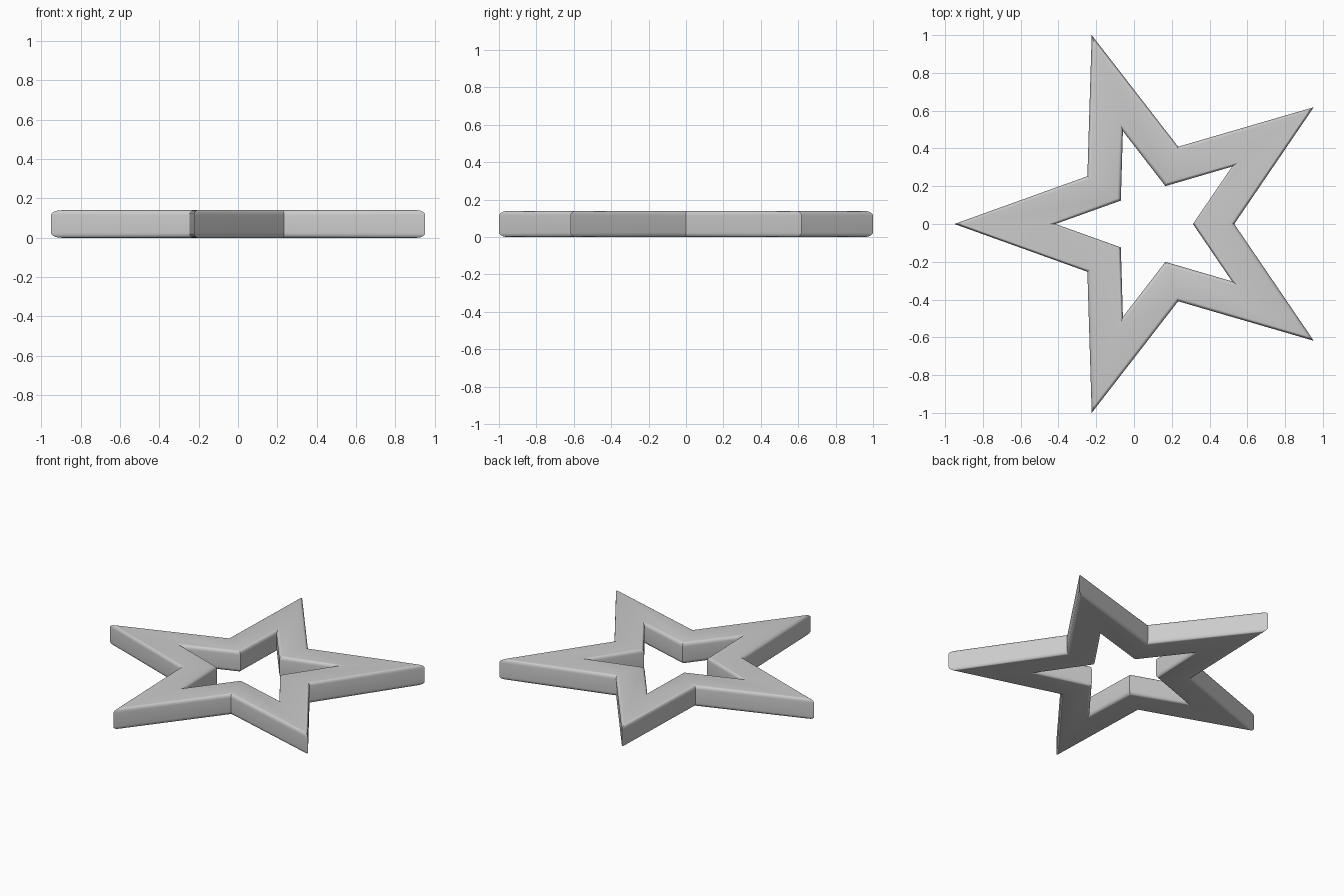
import bpy, bmesh
from math import sin, cos, pi

if "Cube" in bpy.data.objects:
    bpy.data.objects.remove(bpy.data.objects["Cube"])

CX, HEIGHT = 0.101, 0.14
BEVEL_W, BEVEL_H, STEPS = 0.018, 0.025, 5
OUTER = (1.0515, 0.43, 0.356)   # tip radius, notch radius, edge distance from centre
HOLE = (0.517, 0.211, 0.175)


def star_ring(bm, star, inset, z):
    """Ten star vertices, with the edges moved by inset."""
    tip, notch, edge = star
    s = 1 - inset / edge
    return [bm.verts.new((CX - s * (notch if i % 2 else tip) * cos(i * pi / 5),
                          s * (notch if i % 2 else tip) * sin(i * pi / 5), z))
            for i in range(10)]


# Rounded wall profile from bottom to top: (inset, z)
arc = [(BEVEL_W * (1 - sin(k / STEPS * pi / 2)), BEVEL_H * (1 - cos(k / STEPS * pi / 2)))
       for k in range(STEPS + 1)]
wall = arc + [(d, HEIGHT - z) for d, z in reversed(arc)]

# Loft outer wall up and hole wall down into one closed frame
bm = bmesh.new()
rings = [star_ring(bm, OUTER, d, z) for d, z in wall]
rings += [star_ring(bm, HOLE, -d, z) for d, z in reversed(wall)]
for k, a in enumerate(rings):
    b = rings[(k + 1) % len(rings)]
    for i in range(10):
        j = (i + 1) % 10
        bm.faces.new((a[i], a[j], b[j], b[i]))
bmesh.ops.recalc_face_normals(bm, faces=bm.faces)

mesh = bpy.data.meshes.new("star_frame")
bm.to_mesh(mesh)
bm.free()
star = bpy.data.objects.new("star_frame", mesh)
bpy.context.collection.objects.link(star)

# Smooth rounded edges, crisp star corners
bpy.context.view_layer.objects.active = star
star.select_set(True)
bpy.ops.object.shade_smooth_by_angle(angle=0.6)
